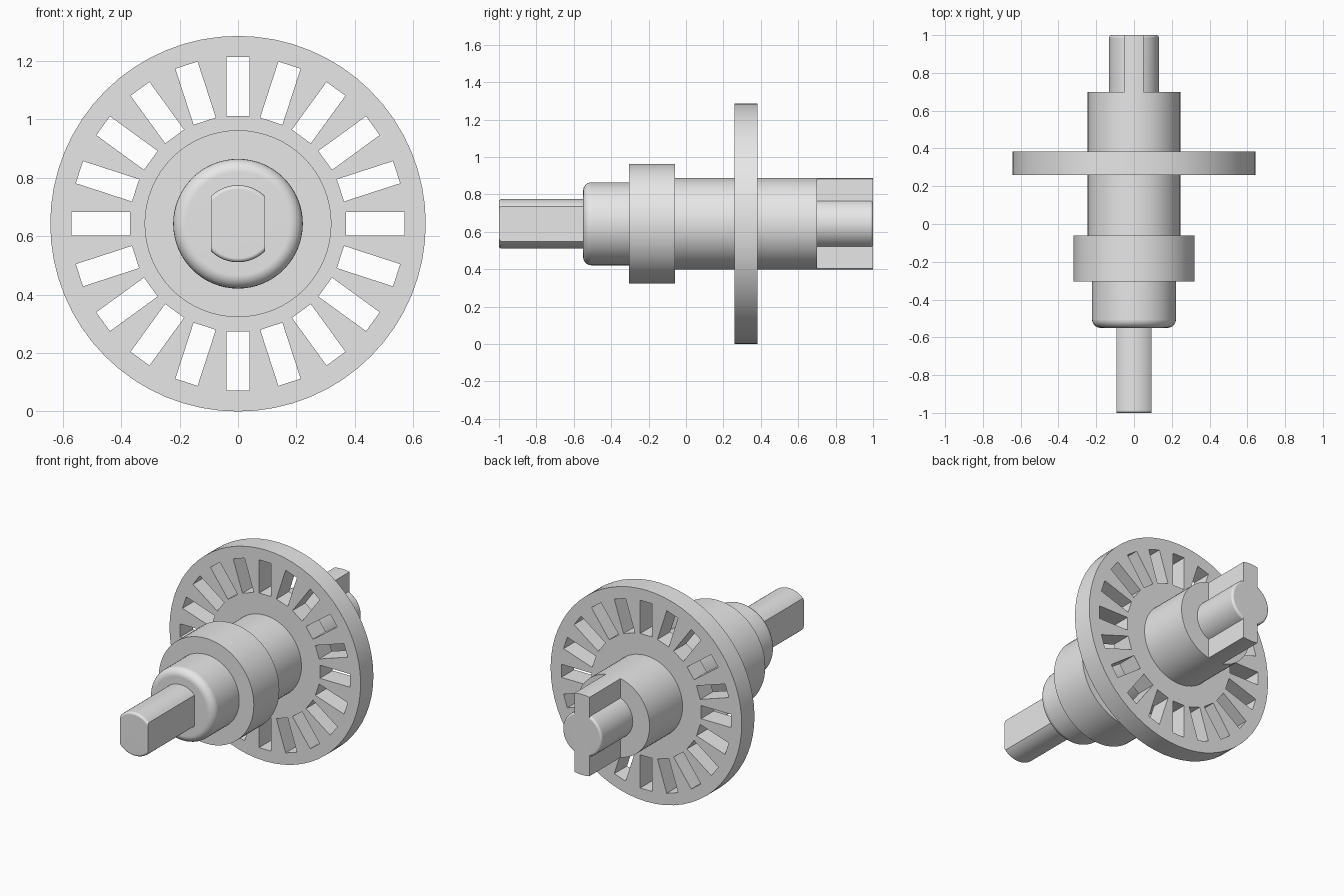
import bpy, bmesh
from math import pi, sin, cos, radians
from mathutils import Matrix, Vector

AXIS_Z = 0.643   # height of the shaft axis
SIDES = 64
SLOTS = 20

cube = bpy.data.objects.get("Cube")
if cube:
    bpy.data.objects.remove(cube, do_unlink=True)

grey = bpy.data.materials.new("plain grey")
grey.use_nodes = True
grey.diffuse_color = (0.8, 0.8, 0.8, 1)
grey.node_tree.nodes["Principled BSDF"].inputs["Base Color"].default_value = (0.8, 0.8, 0.8, 1)


def fillet(r, y, size, direction, steps=6):
    """Rounded end of a cylinder: points from its wall to its end face."""
    return [(r - size + size * cos(a), y + direction * size * (sin(a) - 1))
            for a in (pi / 2 * i / steps for i in range(steps + 1))]


def lathe(profile, half_width=None, closed=False):
    """Spin (radius, y) points about the shaft axis, optionally cutting side flats."""
    bm = bmesh.new()
    verts = [bm.verts.new((0, y, r)) for r, y in profile]
    pairs = list(zip(verts, verts[1:]))
    if closed:
        pairs.append((verts[-1], verts[0]))
    edges = [bm.edges.new(p) for p in pairs]
    bmesh.ops.spin(bm, geom=verts + edges, cent=(0, 0, 0), axis=(0, 1, 0),
                   angle=2 * pi, steps=SIDES, use_duplicate=False)
    bmesh.ops.remove_doubles(bm, verts=bm.verts, dist=1e-5)
    if half_width:
        for side in (-1, 1):
            bmesh.ops.bisect_plane(bm, geom=bm.verts[:] + bm.edges[:] + bm.faces[:],
                                   plane_co=(side * half_width, 0, 0),
                                   plane_no=(side, 0, 0), clear_outer=True)
            bmesh.ops.holes_fill(bm, edges=[e for e in bm.edges if e.is_boundary], sides=0)
    bmesh.ops.recalc_face_normals(bm, faces=bm.faces)
    return bm


def make(name, bm):
    mesh = bpy.data.meshes.new(name)
    bm.to_mesh(mesh)
    bm.free()
    mesh.materials.append(grey)
    obj = bpy.data.objects.new(name, mesh)
    obj.location.z = AXIS_Z
    bpy.context.collection.objects.link(obj)
    return obj


def activate(obj):
    bpy.ops.object.select_all(action='DESELECT')
    obj.select_set(True)
    bpy.context.view_layer.objects.active = obj


def boolean(obj, other, operation):
    bpy.context.view_layer.update()
    mod = obj.modifiers.new("boolean", 'BOOLEAN')
    mod.operation, mod.solver, mod.object = operation, 'EXACT', other
    activate(obj)
    bpy.ops.object.modifier_apply(modifier=mod.name)
    bpy.data.objects.remove(other, do_unlink=True)


# Stepped hub: rounded nose, wide collar and long barrel
hub = make("stepped_hub", lathe(
    [(0, -0.55)] + fillet(0.222, -0.55, 0.045, -1)[::-1]
    + [(0.222, -0.305), (0.32, -0.305), (0.32, -0.06),
       (0.245, -0.06), (0.245, 0.7), (0, 0.7)]))

# Slotted flange
flange = make("slotted_flange", lathe(
    [(0.235, 0.26), (0.643, 0.26), (0.643, 0.383), (0.235, 0.383)], closed=True))
bm = bmesh.new()
for i in range(SLOTS):
    place = (Matrix.Rotation(2 * pi * i / SLOTS, 4, 'Y')
             @ Matrix.Translation((0, 0.32, 0.47))
             @ Matrix.Diagonal((0.08, 0.4, 0.202, 1)))
    bmesh.ops.create_cube(bm, size=1, matrix=place)
boolean(flange, make("slot_cutters", bm), 'DIFFERENCE')

# Front drive tang with two flats
tang = make("front_tang", lathe(
    [(0, -1)] + fillet(0.132, -1, 0.014, -1)[::-1] + [(0.132, -0.54), (0, -0.54)],
    half_width=0.093))

# Rear stub with upper and lower fins
stub = make("rear_stub_and_fins", lathe(
    [(0, 0.69), (0.132, 0.69)] + fillet(0.132, 1, 0.014, 1) + [(0, 1)]))
fins = make("fin_blade", lathe(
    [(0, 0.69), (0.245, 0.69), (0.245, 1), (0, 1)], half_width=0.05))
boolean(stub, fins, 'UNION')

# Smooth curved walls, crisp edges
for obj in (hub, flange, tang, stub):
    activate(obj)
    bpy.ops.object.shade_smooth_by_angle(angle=radians(30))
    obj.modifiers.new("even shading", 'WEIGHTED_NORMAL').keep_sharp = True
